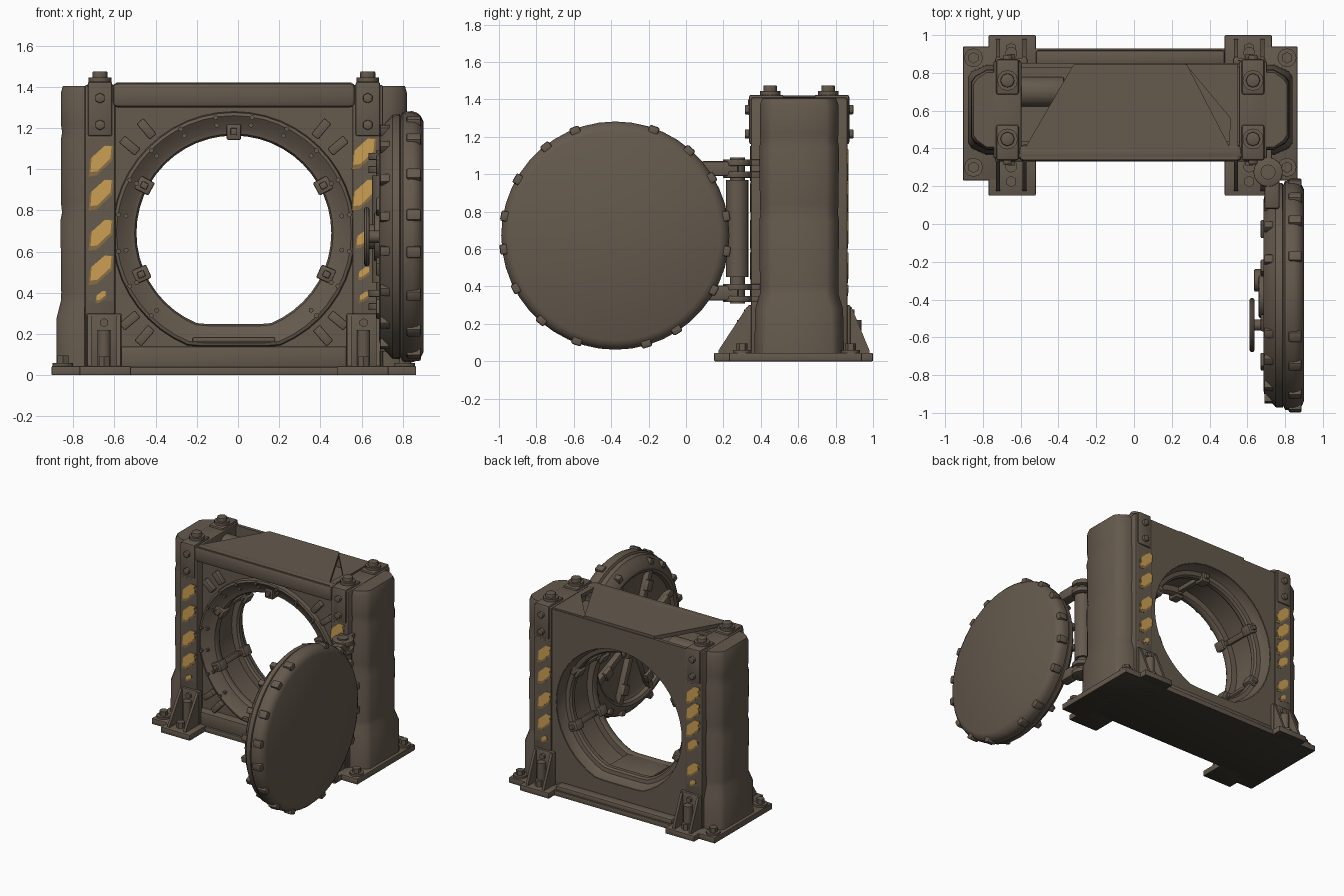
import bpy, bmesh, math
from mathutils import Matrix, Vector

if "Cube" in bpy.data.objects:
    bpy.data.objects.remove(bpy.data.objects["Cube"])

CX, CY, HZ = -0.02, 0.605, 0.69      # frame centre and hole height
DY, DZ = -0.378, 0.672               # door centre


def mat(name, c):
    m = bpy.data.materials.new(name)
    m.diffuse_color = (*c, 1)
    m.use_nodes = True
    m.node_tree.nodes["Principled BSDF"].inputs["Base Color"].default_value = m.diffuse_color
    return m


BROWN = mat("brown_metal", (0.128, 0.100, 0.074))
YELLOW = mat("worn_yellow", (0.60, 0.35, 0.085))
OCHRE = mat("dull_ochre", (0.25, 0.155, 0.055))
DARK = mat("dark_underside", (0.042, 0.038, 0.028))


def finish(name, bm, m=BROWN, bevel=0):
    if bevel:
        bmesh.ops.bevel(bm, geom=bm.edges[:], offset=bevel, segments=2, affect='EDGES', profile=0.5)
    bmesh.ops.recalc_face_normals(bm, faces=bm.faces[:])
    me = bpy.data.meshes.new(name)
    bm.to_mesh(me)
    bm.free()
    me.materials.append(m)
    ob = bpy.data.objects.new(name, me)
    bpy.context.collection.objects.link(ob)
    return ob


def box(name, x, y, z, bevel=0, rot=None):
    # axis-aligned box from (min, max) pairs, optionally turned about a point
    bm = bmesh.new()
    size = [abs(a[1] - a[0]) for a in (x, y, z)]
    mid = Vector([(a[0] + a[1]) / 2 for a in (x, y, z)])
    bmesh.ops.create_cube(bm, size=1, matrix=Matrix.Translation(mid) @ Matrix.Diagonal((*size, 1)))
    ob = finish(name, bm, BROWN, bevel)
    if rot:
        pivot, angle, axis = rot
        p = Matrix.Translation(pivot)
        ob.data.transform(p @ Matrix.Rotation(angle, 4, axis) @ p.inverted())
    return ob


def ground_plate(*args):
    # plate with a dark underside
    ob = box(*args)
    ob.data.materials.append(DARK)
    for f in ob.data.polygons:
        f.material_index = int(f.normal.z < -.9)


def cyl(name, c, r, h, axis='Z', seg=12, bevel=0):
    bm = bmesh.new()
    turn = {'Z': Matrix(), 'X': Matrix.Rotation(math.pi / 2, 4, 'Y'), 'Y': Matrix.Rotation(math.pi / 2, 4, 'X')}[axis]
    bmesh.ops.create_cone(bm, cap_ends=True, segments=seg, radius1=r, radius2=r, depth=h,
                          matrix=Matrix.Translation(c) @ turn)
    return finish(name, bm, BROWN, bevel)


def prism(name, pts, a, b, axis, m=BROWN):
    # polygon extruded along an axis; pts use the two other axes in order
    bm = bmesh.new()
    put = {'X': lambda p, t: (t, *p), 'Y': lambda p, t: (p[0], t, p[1]), 'Z': lambda p, t: (*p, t)}[axis]
    lo, hi = [[bm.verts.new(put(p, t)) for p in pts] for t in (a, b)]
    bm.faces.new(lo)
    bm.faces.new(hi)
    skin(bm, [lo, hi])
    return finish(name, bm, m)


def skin(bm, rings, closed=False):
    pairs = list(zip(rings, rings[1:])) + ([(rings[-1], rings[0])] if closed else [])
    for a, b in pairs:
        for i in range(len(a)):
            j = (i + 1) % len(a)
            bm.faces.new((a[i], a[j], b[j], b[i]))


def hole_point(r, a):
    return CX + r * math.cos(a), max(HZ + r * math.sin(a), HZ - 0.935 * r)


def panel(name, y0, y1, r, xs, zs, n=48):
    # rectangular sheet with a round, flat-bottomed hole
    angs = [2 * math.pi * i / n for i in range(n)]
    outer = []
    for a in angs:
        c, s = math.cos(a), math.sin(a)
        tx = ((xs[1] if c > 0 else xs[0]) - CX) / c if abs(c) > 1e-6 else 9
        tz = ((zs[1] if s > 0 else zs[0]) - HZ) / s if abs(s) > 1e-6 else 9
        t = min(tx, tz)
        outer.append((CX + t * c, HZ + t * s))
    for q in [(x, z) for x in xs for z in zs]:
        k = min(range(n), key=lambda i: math.dist(outer[i], q))
        outer[k] = q
    inner = [hole_point(r, a) for a in angs]
    bm = bmesh.new()
    rings = [[bm.verts.new((p[0], y, p[1])) for p in loop]
             for loop, y in ((outer, y0), (inner, y0), (inner, y1), (outer, y1))]
    skin(bm, rings, True)
    finish(name, bm)


# Base plates and sills
ground_plate("base_plate", (CX - .86, CX + .86), (.335, .93), (0, .04), .006)
box("sill", (CX - .6, CX + .6), (.35, .85), (.03, .14), .012)
box("rear_step", (CX - .5, CX + .5), (.84, .92), (.03, .075), .012)

# Sheets around the passage
X = (CX - .62, CX + .62)
panel("front_sheet", .415, .44, .575, X, (.10, 1.34))
panel("rear_sheet", .825, .852, .54, X, (.08, 1.40))

# Stepped round passage: shallow mouth, two rounded lips with a channel between
prof = [(.41, .59), (.385, .585), (.38, .57), (.39, .555), (.425, .505), (.43, .482), (.445, .473), (.475, .473),
        (.49, .482), (.495, .525), (.70, .525), (.705, .485), (.72, .473), (.75, .473), (.765, .485), (.77, .515),
        (.80, .53), (.848, .537), (.848, .555), (.80, .58)]
bm = bmesh.new()
rings = [[bm.verts.new((p[0], y, p[1])) for p in (hole_point(r, math.tau * i / 48) for i in range(48))]
         for y, r in prof]
skin(bm, rings, True)
finish("round_passage", bm)
box("passage_floor", (CX - .18, CX + .18), (.45, .75), (.18, .243), .005)
box("threshold", (CX - .2, CX + .2), (.36, .39), (.16, .185), .005)

# Clamps and rivets in the passage
for deg in (90, 28, 152, 204, 336):
    for y in (.445, .74):
        rot = ((CX, y, HZ), -math.radians(deg), 'Y')
        box("passage_clamp", (CX + .452, CX + .53), (y - .04, y + .04), (HZ - .035, HZ + .035), .008, rot)
        box("clamp_pin", (CX + .475, CX + .51), (y - .06, y + .06), (HZ - .016, HZ + .016), .005, rot)
    box("clamp_bar", (CX + .49, CX + .525), (.45, .74), (HZ - .02, HZ + .02), .006,
        ((CX, .6, HZ), -math.radians(deg), 'Y'))
for i in range(20):
    a = math.radians(i * 18 + 9)
    if math.sin(a) > -.85:
        cyl("ring_rivet", (CX + .567 * math.cos(a), .378, HZ + .567 * math.sin(a)), .012, .02, 'Y', 8)
        cyl("mouth_rivet", (CX + .53 * math.cos(a), .40, HZ + .53 * math.sin(a)), .012, .025, 'Y', 8)
# Corner braces
for deg in (40, 50, 130, 140, 220, 229, 311, 320):
    box("corner_brace", (CX + .61, CX + .71), (.375, .42), (HZ - .022, HZ + .022), .006,
        ((CX, .4, HZ), -math.radians(deg), 'Y'))

# Top: front beam, tapering cover, recessed deck, side flap
box("top_beam", (CX - .59, CX + .59), (.332, .42), (1.30, 1.42), .025)
prism("top_cover", [(CX - .57, .345), (CX + .57, .345), (CX + .53, .40), (CX + .30, .845), (CX - .30, .845),
                    (CX - .57, .38)], 1.39, 1.42, 'Z')
prism("top_flap", [(CX + .29, .848), (CX + .57, .848), (CX + .57, .36), (CX + .52, .36), (CX + .53, .56)],
      1.385, 1.412, 'Z')
box("top_deck", X, (.41, .83), (1.285, 1.31))
cyl("recess_pipe", (CX - .47, .70, 1.30), .08, .24, 'X', 16, .01)

stripe = [(-.058, -.075), (-.02, -.07), (.052, .0), (.058, .068), (.02, .07), (-.052, .005)]
# Paint patches as (height, size) for each post side
full = [(1.05, 1), (.885, 1), (.69, 1), (.52, .95), (.385, .35)]
paint = {(-1, -1): full, (1, -1): [(1.085, 1), (.885, 1), (.67, .6), (.50, .4), (.385, .3)],
         (1, 1): full, (-1, 1): [(1.07, 1), (.94, 1), (.81, 1), (.68, .7), (.49, .8), (.385, .35)]}
for s in (-1, 1):
    mx = lambda d, w: (CX + s * d - w, CX + s * d + w)
    # Posts
    box("post", mx(.65, .075), (.347, .863), (.03, 1.41), .012)
    # Padded side bumper, lofted with a flared foot
    bm = bmesh.new()
    rings = []
    for z, out, f in ((.03, .86, .03), (.28, .86, .025), (.36, .84, 0), (.40, .838, 0), (.75, .842, .003), (.79, .834, -.003),
                      (.84, .84, .0), (1.14, .84, .003), (1.18, .834, -.003), (1.22, .84, 0), (1.37, .84, 0), (1.405, .83, -.012)):
        sec = [(.69, .395 - f), (.76, .395 - f), (out - .02, .43 - f), (out, .46 - f),
               (out, .75 + f), (out - .02, .78 + f), (.76, .815 + f), (.69, .815 + f)]
        rings.append([bm.verts.new((CX + s * d, y, z)) for d, y in sec])
    skin(bm, rings)
    bm.faces.new(rings[0])
    bm.faces.new(rings[-1])
    finish("side_bumper", bm)
    # Wide side plate with bolts
    ground_plate("side_plate", mx(.785, .10), (.23, .94), (0, .045), .006)
    for y in (.30, .88):
        cyl("anchor_washer", (CX + s * .83, y, .05), .05, .02, seg=12)
        cyl("anchor_bolt", (CX + s * .83, y, .07), .03, .05, seg=6)
    for t in (-1, 1):
        Y = lambda d: CY + t * d
        yy = lambda a, b: tuple(sorted((Y(a), Y(b))))
        face = .258
        # Corner cap brackets and bolts
        box("cap_bracket", mx(.65, .06), yy(.08, face + .01), (1.16, 1.425), .012)
        cyl("cap_washer", (CX + s * .65, Y(.155), 1.43), .055, .03, seg=12)
        cyl("cap_bolt", (CX + s * .65, Y(.155), 1.45), .038, .05, seg=8, bevel=.006)
        for z in (1.215, 1.345):
            cyl("bracket_bolt", (CX + s * .65, Y(face + .012), z), .026, .04, 'Y', 6, .005)
        # Raised warning strip with worn diagonal paint, mirrored on the rear
        box("warning_strip", mx(.65, .062), yy(.24, face + .001), (.36, 1.15))
        sx = CX + s * .65 - (.018 if s > 0 else -.005)
        for z, k in paint[s, t]:
            for name, m, g, d, dz in (("stripe_edge", OCHRE, 1.04, .004, -.008), ("stripe", YELLOW, .88, .006, .002)):
                prism(name, [(sx - t * p * g * min(1, k + .1), z + dz + q * g * k) for p, q in stripe],
                      Y(face), Y(face + d), 'Y', m)
        # Foot: plate, gussets, strut
        ground_plate("foot_plate", mx(.625, .125), (.15, .40) if t < 0 else (.80, 1.0), (0, .045), .006)
        end = .43 if t < 0 else .375
        box("foot_back", mx(.63, .085), yy(.24, .275), (.04, .30), .008)
        for d in (.56, .70):
            prism("gusset", [(Y(.25), .04), (Y(end), .04), (Y(end), .06), (Y(.28), .29), (Y(.25), .29)],
                  CX + s * d - .01, CX + s * d + .01, 'X')
        cyl("foot_strut", (CX + s * .63, Y(.30), .13), .032, .18, seg=12)
        cyl("foot_bolt", (CX + s * .63, Y(end - .05), .065), .03, .05, seg=6)
        cyl("foot_back_bolt", (CX + s * .63, Y(.28), .255), .022, .03, 'Y', 6)

# Round door turned open about its hinge
door = [(.735, 0), (.735, .44), (.72, .47), (.695, .48), (.685, .50), (.69, .525), (.725, .565), (.75, .592), (.785, .595),
        (.79, .585), (.80, .606), (.845, .610), (.87, .602), (.888, .585), (.90, .56), (.90, 0)]
bm = bmesh.new()
rings = [[bm.verts.new((x, DY + max(r, 1e-4) * math.cos(math.tau * i / 44), DZ + max(r, 1e-4) * math.sin(math.tau * i / 44)))
          for i in range(44)] for x, r in door]
skin(bm, rings)
bmesh.ops.remove_doubles(bm, verts=bm.verts[:], dist=.0005)
finish("door_disc", bm)
for deg in (10, 31, 49, 70, 111, 128, 150, 170, 187, 208, 229, 250, 286, 303, 331, 352):
    rot = ((.8, DY, DZ), math.radians(deg), 'X')
    box("door_clamp", (.818, .888), (DY + .575, DY + .622), (DZ - .028, DZ + .028), .01, rot)
    box("door_latch", (.69, .74), (DY + .53, DY + .575), (DZ - .022, DZ + .022), .006, rot)
# Inner spokes, hub and hand wheel
for i in range(8):
    rot = ((.7, DY, DZ), math.radians(i * 45 + 22.5), 'X')
    box("door_spoke", (.69, .74), (DY + .08, DY + .50), (DZ - .025, DZ + .025), .008, rot)
    box("spoke_block", (.67, .71), (DY + .34, DY + .42), (DZ - .035, DZ + .035), .008, rot)
cyl("door_hub", (.70, DY, DZ), .12, .08, 'X', 20, .01)
cyl("hub_cap", (.66, DY + .08, DZ), .06, .05, 'X', 16, .008)
WY = -.535
cyl("wheel_stem", (.675, WY, DZ), .03, .12, 'X', 12)
bpy.ops.mesh.primitive_torus_add(location=(.625, WY, DZ), rotation=(0, math.pi / 2, 0), major_radius=.13,
                                 minor_radius=.014, major_segments=24, minor_segments=8)
bpy.context.object.name = "hand_wheel"
bpy.context.object.data.materials.append(BROWN)
for i in range(3):
    box("wheel_spoke", (.617, .633), (WY - .13, WY + .13), (DZ - .01, DZ + .01), 0,
        ((.625, WY, DZ), math.radians(60 * i), 'X'))

# Hinge: barrel, knuckles and arms
cyl("hinge_barrel", (.71, .275, .71), .06, .52, seg=16)
cyl("hinge_pin", (.71, .275, .70), .04, .78, seg=12)
for z in (.365, 1.03):
    for d in (-.032, .032):
        cyl("hinge_knuckle", (.71, .275, z + d), .078, .034, seg=16, bevel=.005)
        box("hinge_frame_arm", (.64, .73), (.27, .40), (z + d - .016, z + d + .016), .004)
    box("hinge_door_arm", (.69, .77), (.08, .28), (z - .04, z + .04), .012)

# Smooth the curved parts, keep hard edges
bpy.ops.object.select_all(action='SELECT')
bpy.context.view_layer.objects.active = bpy.context.selected_objects[0]
bpy.ops.object.shade_smooth_by_angle(angle=math.radians(35))
